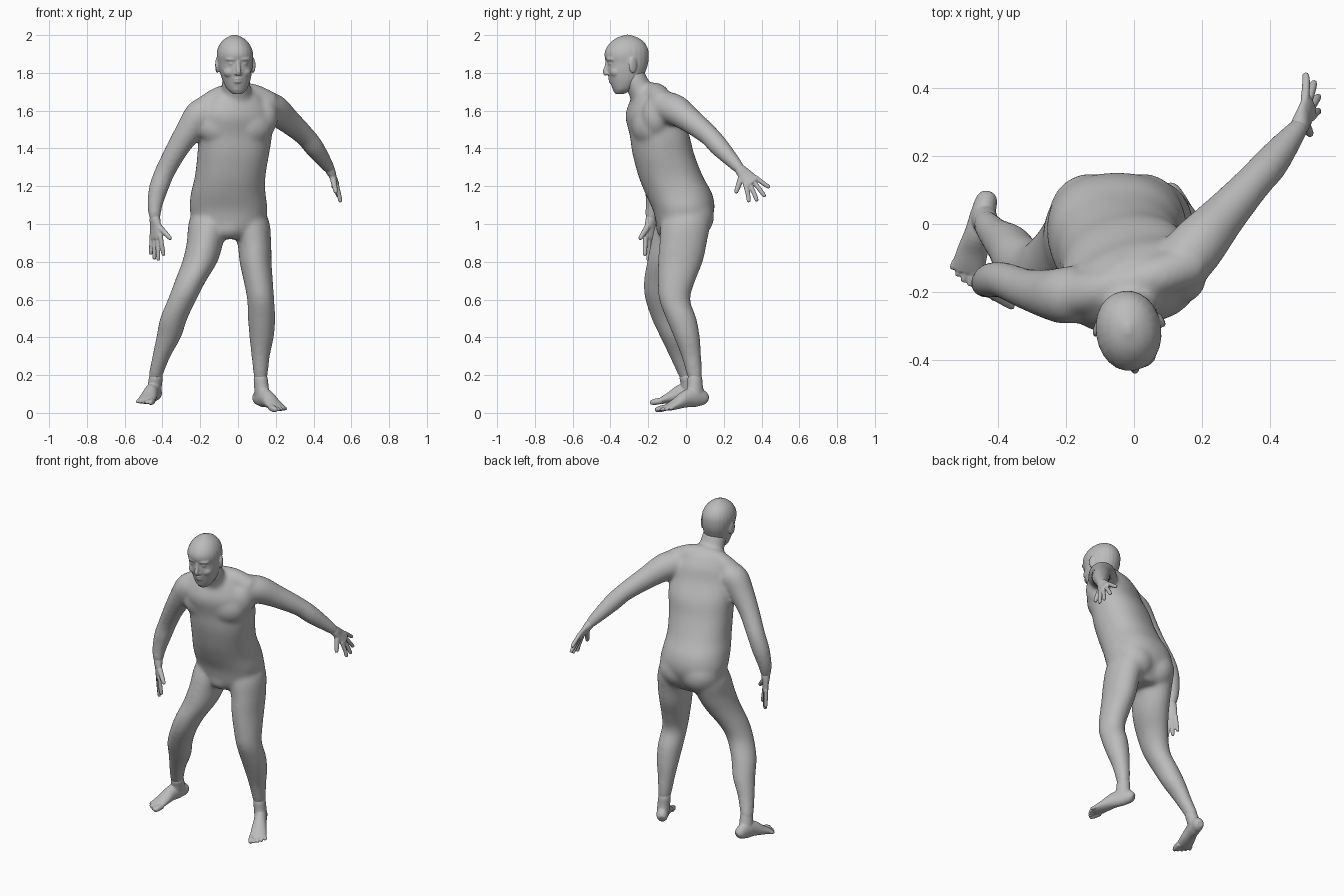
import bpy
import bmesh
import math
from mathutils import Vector, Matrix

cube = bpy.data.objects.get("Cube")
if cube:
    bpy.data.objects.remove(cube, do_unlink=True)

skin = bpy.data.materials.new("grey_skin")
skin.use_nodes = True
tone = (0.5, 0.5, 0.5, 1.0)
skin.diffuse_color = tone
skin.node_tree.nodes["Principled BSDF"].inputs["Base Color"].default_value = tone

UP = Vector((0, 0, 1))


def smooth_rows(rows, steps=4):
    """Catmull-Rom interpolation of every column of the rows."""
    last = len(rows) - 1
    out = []
    for i in range(last):
        quad = (rows[max(i - 1, 0)], rows[i], rows[i + 1], rows[min(i + 2, last)])
        for s in range(steps):
            t = s / steps
            out.append([0.5 * (2 * b + (c - a) * t + (2 * a - 5 * b + 4 * c - d) * t * t
                               + (3 * b - a - 3 * c + d) * t ** 3)
                        for a, b, c, d in zip(*quad)])
    out.append(list(rows[-1]))
    return out


def loft(bm, rows, side=(1, 0, 0), level=False, power=2.0, sides=24):
    """Closed tube; a row is x, y, z, half width, [half depth, [yaw in degrees]]."""
    full = [list(r) + ([r[3]] if len(r) == 4 else []) for r in rows]
    full = [r + ([0] if len(r) == 5 else []) for r in full]
    path = smooth_rows(full)
    rings = []
    for i, (x, y, z, a, b, yaw) in enumerate(path):
        ahead = Vector(path[min(i + 1, len(path) - 1)][:3])
        t = UP if level else (ahead - Vector(path[max(i - 1, 0)][:3])).normalized()
        u = Matrix.Rotation(math.radians(yaw), 3, 'Z') @ Vector(side)
        u = (u - t * u.dot(t)).normalized()
        v = t.cross(u)
        ring = []
        for k in range(sides):
            ang = 2 * math.pi * k / sides
            c, s = math.cos(ang), math.sin(ang)
            c = math.copysign(abs(c) ** (2 / power), c) * max(a, 0.003)
            s = math.copysign(abs(s) ** (2 / power), s) * max(b, 0.003)
            ring.append(bm.verts.new(Vector((x, y, z)) + u * c + v * s))
        rings.append(ring)
    for low, high in zip(rings, rings[1:]):
        for k in range(sides):
            n = (k + 1) % sides
            bm.faces.new((low[k], low[n], high[n], high[k]))
    bm.faces.new(rings[0][::-1])
    bm.faces.new(rings[-1])


def ball(bm, centre, radii, yaw=0):
    matrix = (Matrix.Translation(centre) @ Matrix.Rotation(math.radians(yaw), 4, 'Z')
              @ Matrix.Diagonal((*radii, 1)))
    bmesh.ops.create_uvsphere(bm, u_segments=20, v_segments=12, radius=1, matrix=matrix)


def finish(name, bm, voxel, passes):
    """Fuse the overlapping shapes into one smooth skin."""
    bmesh.ops.recalc_face_normals(bm, faces=bm.faces)
    mesh = bpy.data.meshes.new(name)
    bm.to_mesh(mesh)
    bm.free()
    obj = bpy.data.objects.new(name, mesh)
    bpy.context.collection.objects.link(obj)
    mesh.materials.append(skin)
    fuse = obj.modifiers.new("fuse", 'REMESH')
    fuse.mode = 'VOXEL'
    fuse.voxel_size = voxel
    fuse.use_smooth_shade = True
    soften = obj.modifiers.new("soften", 'SMOOTH')
    soften.factor = 0.5
    soften.iterations = passes


# Trunk, leaning forward and twisting towards the shoulders
body = bmesh.new()
loft(body, [(-.05, -.02, .92, .08, .10, 0), (-.05, -.02, .97, .17, .13, 0),
            (-.05, -.012, 1.07, .205, .162, 0), (-.052, -.038, 1.16, .198, .177, 2),
            (-.042, -.08, 1.25, .187, .17, 6), (-.025, -.12, 1.37, .19, .16, 12),
            (-.015, -.14, 1.47, .197, .15, 17), (-.01, -.175, 1.57, .195, .133, 20),
            (-.01, -.178, 1.65, .165, .108, 20), (-.01, -.185, 1.715, .1, .072, 20)],
     level=True, power=2.25, sides=32)
loft(body, [(-.18, -.21, 1.61, .065), (-.1, -.195, 1.665, .062), (-.01, -.175, 1.688, .06),
            (.08, -.15, 1.68, .062), (.17, -.12, 1.635, .065)], side=(0, 1, 0))
loft(body, [(-.01, -.2, 1.64, .09, .085), (-.01, -.23, 1.69, .08, .075),
            (-.01, -.262, 1.75, .076, .07), (-.012, -.285, 1.81, .07, .065)], level=True)
# Chest, front of the left shoulder, seat and groin masses
ball(body, (-.095, -.217, 1.515), (.12, .088, .105), 10)
ball(body, (.07, -.195, 1.515), (.12, .088, .105), 20)
ball(body, (.135, -.155, 1.57), (.078, .08, .11), 20)
for x in (-.128, .024):
    ball(body, (x, .018, 1.04), (.125, .132, .125))
ball(body, (-.052, -.105, .985), (.085, .055, .065))

# Arms
loft(body, [(.13, -.13, 1.62, .085), (.19, -.06, 1.605, .083), (.26, .02, 1.55, .068),
            (.35, .12, 1.47, .055), (.4, .175, 1.41, .053), (.455, .245, 1.335, .04),
            (.486, .285, 1.29, .03), (.498, .3, 1.27, .018)], side=(1, -1, 0))
loft(body, [(-.15, -.2, 1.6, .08), (-.2, -.21, 1.575, .085), (-.255, -.205, 1.5, .073),
            (-.32, -.19, 1.4, .06), (-.385, -.165, 1.28, .054), (-.42, -.165, 1.19, .052),
            (-.44, -.175, 1.1, .041), (-.44, -.185, 1.035, .031), (-.44, -.187, 1.0, .018)],
     side=(0, 1, 0))

# Legs
loft(body, [(.03, .01, 1.16, .04, .06), (.06, 0, 1.03, .1, .127), (.086, -.015, .9, .09, .126),
            (.093, -.03, .8, .085, .119), (.107, -.05, .7, .078, .1),
            (.12, -.06, .6, .072, .083), (.125, -.025, .5, .073, .081),
            (.125, .005, .4, .065, .069), (.12, .028, .3, .049, .053),
            (.12, .045, .2, .038, .041), (.12, .05, .15, .025, .026)], level=True)
loft(body, [(-.13, 0, 1.16, .04, .06), (-.15, -.015, 1.03, .105, .135),
            (-.175, -.053, .9, .097, .134), (-.202, -.088, .8, .094, .118),
            (-.251, -.125, .7, .083, .099), (-.291, -.135, .61, .077, .083),
            (-.34, -.105, .5, .073, .078), (-.367, -.067, .4, .066, .069),
            (-.405, -.035, .3, .049, .053), (-.435, .0, .2, .038, .042),
            (-.437, .01, .15, .025, .026)], level=True)
finish("body", body, 0.009, 24)

# Head, turned slightly to its left
head = bmesh.new()
TURN = 8
loft(head, [(-.003, -.352, 1.688, .022, .022, TURN), (-.005, -.335, 1.712, .051, .052, TURN),
            (-.008, -.32, 1.76, .073, .084, TURN), (-.012, -.315, 1.81, .086, .102, TURN),
            (-.015, -.31, 1.85, .092, .11, TURN), (-.016, -.314, 1.89, .096, .118, TURN),
            (-.017, -.313, 1.925, .091, .113, TURN), (-.018, -.31, 1.96, .073, .091, TURN),
            (-.018, -.31, 1.985, .045, .058, TURN), (-.018, -.31, 2.002, .008, .012, TURN)],
     level=True, power=2.1)


def on_face(across, forward, z):
    spin = Matrix.Rotation(math.radians(TURN), 3, 'Z')
    return Vector((-.013, -.315, z)) + spin @ Vector((across, -forward, 0))


# Nose, lips and chin
loft(head, [(*on_face(0, f, z), r) for f, z, r in
            ((.1, 1.872, .011), (.106, 1.835, .011), (.114, 1.806, .013), (.105, 1.79, .012))])
ball(head, on_face(0, .078, 1.769), (.028, .02, .009), TURN)
ball(head, on_face(0, .077, 1.754), (.025, .019, .01), TURN)
ball(head, on_face(0, .05, 1.718), (.03, .026, .022), TURN)
# Brows, eyes, cheeks, nostrils and ears
for s in (-1, 1):
    ball(head, on_face(s * .034, .088, 1.873), (.036, .022, .014), TURN + s * 22)
    ball(head, on_face(s * .034, .084, 1.849), (.018, .018, .011), TURN + s * 15)
    ball(head, on_face(s * .038, .06, 1.805), (.036, .034, .032), TURN + s * 25)
    ball(head, on_face(s * .011, .1, 1.796), (.009, .013, .008), TURN)
    ball(head, on_face(s * .096, -.02, 1.84), (.009, .024, .042), TURN + s * 20)
finish("head", head, 0.005, 4)


def hand(name, wrist, index, little, tips, thumb):
    """Flat palm with four spread fingers and a thumb."""
    bm = bmesh.new()
    wrist, index, little = Vector(wrist), Vector(index), Vector(little)
    middle = (index + little) / 2
    across = (index - little).normalized()
    along = (middle - wrist).normalized()
    loft(bm, [(*(wrist - along * .04), .018, .018), (*wrist, .03, .026),
              (*wrist.lerp(middle, .5), .039, .019), (*middle, .043, .016),
              (*(middle + along * .01), .037, .011)], side=across)
    for k, tip in enumerate(tips):
        base, tip = index.lerp(little, k / 3), Vector(tip)
        start = base - along * .015
        loft(bm, [(*start, .0125), (*base.lerp(tip, .5), .012), (*base.lerp(tip, .9), .0105),
                  (*tip, .006)], side=across, sides=12)
    root, thumb = wrist.lerp(index, .3), Vector(thumb)
    loft(bm, [(*root, .018), (*root.lerp(thumb, .5), .015), (*root.lerp(thumb, .9), .0115),
              (*thumb, .007)], side=along, sides=12)
    finish(name, bm, 0.004, 2)


hand("left_hand", (.487, .288, 1.287), (.525, .322, 1.203), (.507, .375, 1.238),
     [(.543, .333, 1.115), (.543, .377, 1.12), (.53, .419, 1.144), (.505, .443, 1.193)],
     (.519, .263, 1.163))
hand("right_hand", (-.44, -.185, 1.03), (-.41, -.215, .925), (-.455, -.165, .93),
     [(-.393, -.218, .832), (-.422, -.2, .806), (-.443, -.175, .812), (-.462, -.152, .838)],
     (-.355, -.245, .92))


def foot(name, heel, tip, inner, ankle):
    """Foot from heel to toe tip along the sole; inner is the side of the big toe."""
    bm = bmesh.new()
    heel, tip, ankle = Vector(heel), Vector(tip), Vector(ankle)
    across = (tip - heel).cross(UP).normalized()
    if across.x * inner < 0:
        across = -across
    loft(bm, [(*(heel.lerp(tip, t) + UP * h), w, d) for t, h, w, d in
              ((0, .032, .018, .018), (.06, .04, .031, .036), (.22, .054, .036, .052),
               (.42, .052, .038, .047), (.62, .034, .045, .031), (.78, .021, .048, .02),
               (.86, .016, .045, .013))], side=across)
    # Ankle flowing into the instep
    base = heel.lerp(tip, .24) + UP * .05
    loft(bm, [(*(ankle + UP * .04), .025, .025), (*ankle, .036, .039),
              (*ankle.lerp(base, .4), .037, .042), (*ankle.lerp(base, .75), .037, .05),
              (*base, .035, .058)], side=across, level=True)
    for k in range(5):
        thick = .017 if k == 0 else .0125 - .0007 * k
        off = across * (.035 - .019 * k)
        start = heel.lerp(tip, .77) + off + UP * .018
        end = heel.lerp(tip, 1 - .008 * k * k) + off * 1.1 + UP * .012
        loft(bm, [(*start, thick), (*start.lerp(end, .6), thick), (*end, thick * .6)],
             side=across, sides=12)
    finish(name, bm, 0.004, 4)


foot("left_foot", (.095, .112, .038), (.236, -.144, .003), -1, (.12, .047, .185))
foot("right_foot", (-.428, .09, .062), (-.502, -.18, .042), 1, (-.435, .005, .188))
